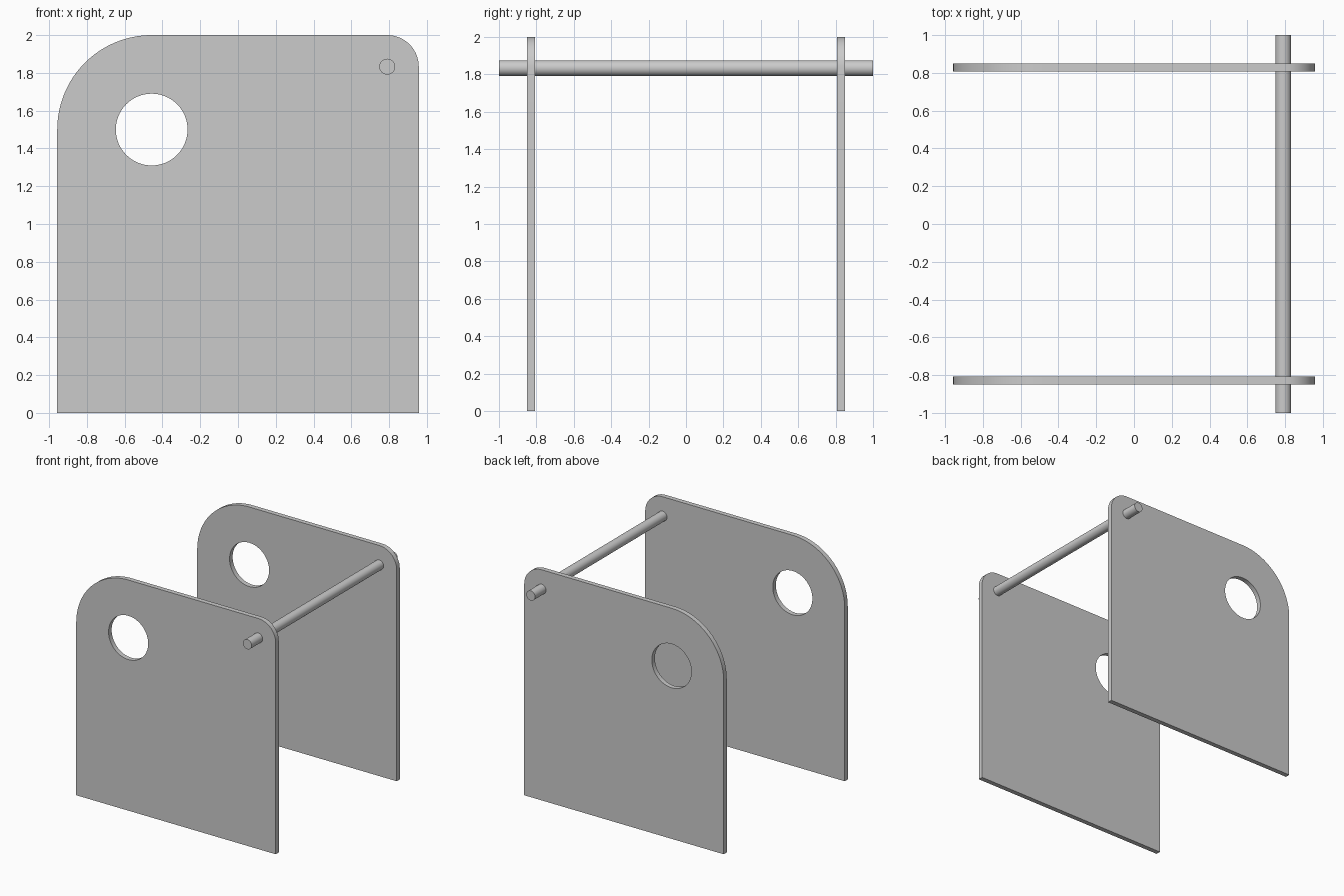
import bpy, bmesh
from math import pi, sin, cos
from mathutils import Matrix

if "Cube" in bpy.data.objects:
    bpy.data.objects.remove(bpy.data.objects["Cube"])

W, H, T = 0.957, 2.0, 0.042      # panel half width, height, thickness
BIG_R, SMALL_R = 0.5, 0.167      # top corner radii
ROD_R = 0.042


def arc(cx, cz, r, a0, a1, n):
    return [(cx + r * cos(a0 + (a1 - a0) * i / n),
             cz + r * sin(a0 + (a1 - a0) * i / n)) for i in range(n + 1)]


def finish(bm, name):
    bmesh.ops.recalc_face_normals(bm, faces=bm.faces)
    mesh = bpy.data.meshes.new(name)
    bm.to_mesh(mesh)
    bm.free()
    obj = bpy.data.objects.new(name, mesh)
    bpy.context.collection.objects.link(obj)
    bpy.ops.object.select_all(action='DESELECT')
    obj.select_set(True)
    bpy.context.view_layer.objects.active = obj
    bpy.ops.object.shade_smooth_by_angle(angle=pi / 6)
    return obj


def side_panel(name, y):
    bm = bmesh.new()
    outline = [(-W, 0), (W, 0)]
    outline += arc(W - SMALL_R, H - SMALL_R, SMALL_R, 0, pi / 2, 20)
    outline += arc(-W + BIG_R, H - BIG_R, BIG_R, pi / 2, pi, 32)
    hole = arc(-W + BIG_R, H - BIG_R, 0.19, 0, 2 * pi, 64)[:-1]
    for loop in (outline, hole):
        vs = [bm.verts.new((x, y - T / 2, z)) for x, z in loop]
        for i, v in enumerate(vs):
            bm.edges.new((v, vs[(i + 1) % len(vs)]))
    bmesh.ops.triangle_fill(bm, edges=bm.edges[:], use_beauty=True)
    ext = bmesh.ops.extrude_face_region(bm, geom=bm.faces[:])
    moved = [g for g in ext['geom'] if isinstance(g, bmesh.types.BMVert)]
    bmesh.ops.translate(bm, verts=moved, vec=(0, T, 0))
    return finish(bm, name)


# Two matching side panels with a round hole
side_panel("front_panel", -0.829)
side_panel("back_panel", 0.829)

# Cross rod through both panels
bm = bmesh.new()
bmesh.ops.create_cone(bm, cap_ends=True, segments=48, radius1=ROD_R, radius2=ROD_R, depth=2.0,
                      matrix=Matrix.Translation((W - SMALL_R, 0, H - SMALL_R))
                      @ Matrix.Rotation(pi / 2, 4, 'X'))
finish(bm, "cross_rod")
